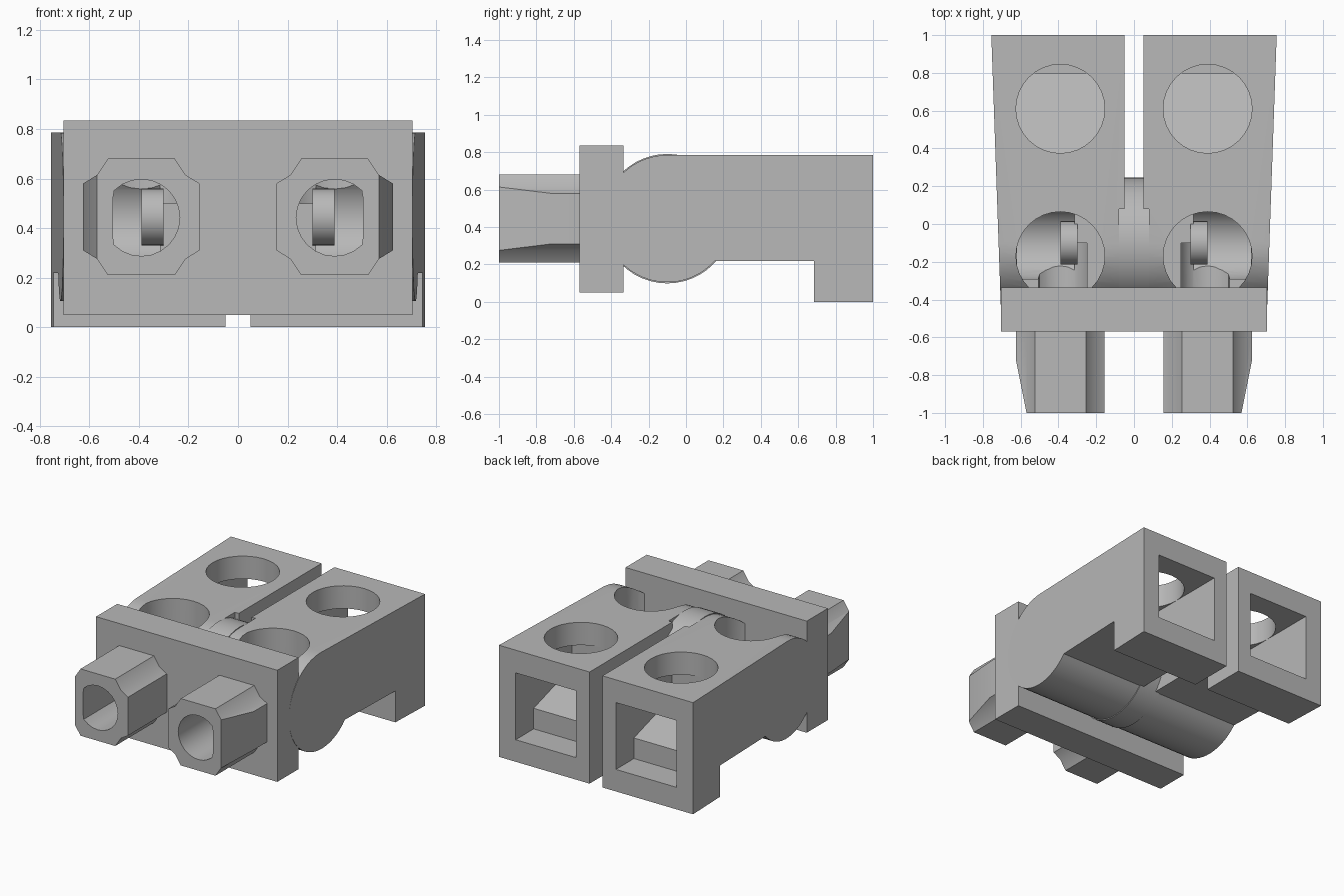
import bpy, bmesh
from math import sin, cos, pi, radians
from mathutils import Vector

if "Cube" in bpy.data.objects:
    bpy.data.objects.remove(bpy.data.objects["Cube"])

grey = bpy.data.materials.new("plain grey")
grey.use_nodes = True
colour = (0.48, 0.48, 0.48, 1)
grey.diffuse_color = colour
grey.node_tree.nodes["Principled BSDF"].inputs["Base Color"].default_value = colour

PLACE = {"X": lambda u, v, t: Vector((t, u, v)),
         "Y": lambda u, v, t: Vector((u, t, v)),
         "Z": lambda u, v, t: Vector((u, v, t))}


def prism(name, points, axis, low, high, warp=None, trim=None):
    """Extrude a 2D outline along an axis, optionally moving points or slicing by a plane."""
    bm = bmesh.new()
    rings = [[bm.verts.new(PLACE[axis](u, v, t)) for u, v in points] for t in (low, high)]
    bm.faces.new(rings[0])
    bm.faces.new(rings[1])
    n = len(points)
    for i in range(n):
        j = (i + 1) % n
        bm.faces.new((rings[0][i], rings[0][j], rings[1][j], rings[1][i]))
    if warp:
        for v in bm.verts:
            warp(v.co)
    if trim:
        cut = bmesh.ops.bisect_plane(bm, geom=bm.verts[:] + bm.edges[:] + bm.faces[:],
                                     plane_co=trim[0], plane_no=trim[1], clear_outer=True)
        edges = [e for e in cut["geom_cut"] if isinstance(e, bmesh.types.BMEdge)]
        bmesh.ops.contextual_create(bm, geom=edges)
    bmesh.ops.recalc_face_normals(bm, faces=bm.faces)
    mesh = bpy.data.meshes.new(name)
    bm.to_mesh(mesh)
    bm.free()
    mesh.materials.append(grey)
    obj = bpy.data.objects.new(name, mesh)
    bpy.context.collection.objects.link(obj)
    return obj


def arc(cu, cv, r, start=0, end=360, n=32):
    """Points along an arc; a full circle omits its repeated end point."""
    steps = n if end - start == 360 else n + 1
    return [(cu + r * cos(radians(start + (end - start) * i / n)),
             cv + r * sin(radians(start + (end - start) * i / n))) for i in range(steps)]


def rect(u0, u1, v0, v1):
    return [(u0, v0), (u1, v0), (u1, v1), (u0, v1)]


def activate(obj):
    bpy.ops.object.select_all(action="DESELECT")
    obj.select_set(True)
    bpy.context.view_layer.objects.active = obj


def carve(obj, cutters):
    activate(obj)
    for cutter in cutters:
        mod = obj.modifiers.new("carve", "BOOLEAN")
        mod.operation, mod.solver, mod.object = "DIFFERENCE", "EXACT", cutter
        bpy.ops.object.modifier_apply(modifier=mod.name)
        bpy.data.objects.remove(cutter)


def finish(obj, mirrored=True):
    activate(obj)
    bpy.ops.object.shade_smooth_by_angle(angle=radians(30))
    if mirrored:
        mod = obj.modifiers.new("mirror", "MIRROR")
        mod.use_mirror_merge = False


CX, AY, AZ = 0.39, -0.10, 0.445      # arm centre and hinge axis


def bore():
    """Round bore with a flat on its outer side."""
    points = [(min(u, 0.505), v) for u, v in arc(CX, 0.442, 0.155, n=24)]
    unique = [p for i, p in enumerate(points) if p != points[i - 1]]
    return prism("bore_cutter", unique, "Y", -1.1, -0.1)


# Arms: rounded hinge end, straight top, and a foot at the back
def splay(co):
    if co.x > 0.5:
        co.x = 0.705 + 0.035 * (co.y + 0.44)


profile = arc(AY, AZ, 0.34, 90, 318, 36) + [(0.685, 0.22), (0.685, 0), (1, 0), (1, 0.785)]
arm = prism("arm", profile, "X", 0.05, 0.7, warp=splay)
ramp = [(1.1, 0.155), (0.8, 0.155), (0.8, 0.3), (0.375, 0.43), (0.375, 0.625), (1.1, 0.625)]
carve(arm, [
    prism("socket_cutter", ramp, "X", 0.155, 0.625),
    prism("round_window_cutter", arc(CX, 0.61, 0.235), "Z", 0.5, 0.9),
    prism("front_well_cutter", arc(CX, -0.17, 0.235), "Z", 0.5, 0.9),
    prism("hinge_cavity_cutter", arc(AY, AZ, 0.2), "X", 0.315, 0.62),
    prism("disc_slot_cutter", rect(-0.6, 0.08, 0.4, 0.9), "X", 0, 0.08),
    bore(),
])
finish(arm)

# Hinge parts
pin = prism("hinge_pin", arc(AY, AZ, 0.115), "X", 0.3, 0.39)
finish(pin)
disc = prism("hinge_disc", arc(AY, AZ, 0.346, n=48), "X", -0.08, 0.08)
finish(disc, mirrored=False)

# Front plate, built as one half and mirrored
plate = prism("front_plate", rect(0, 0.705, 0.05, 0.835), "Y", -0.57, -0.335)
carve(plate, [bore()])
bm = bmesh.new()
bm.from_mesh(plate.data)
middle = [f for f in bm.faces if all(abs(v.co.x) < 1e-4 for v in f.verts)]
bmesh.ops.delete(bm, geom=middle, context="FACES")
bm.to_mesh(plate.data)
bm.free()
finish(plate)
plate.modifiers["mirror"].use_mirror_merge = True

# Front sleeves: square with scooped corners and a tapered outer side
corner = [(0.235, 0.135), (0.178, 0.17), (0.135, 0.235)]
outline = []
for su, sv, step in ((1, 1, 1), (-1, 1, -1), (-1, -1, 1), (1, -1, -1)):
    outline += [(CX + su * u, AZ + sv * v) for u, v in corner[::step]]
sleeve = prism("front_sleeve", outline, "Y", -1, -0.56,
               trim=(Vector((0.569, -1, 0)), Vector((0.28, -0.056, 0))))
carve(sleeve, [bore()])
finish(sleeve)
